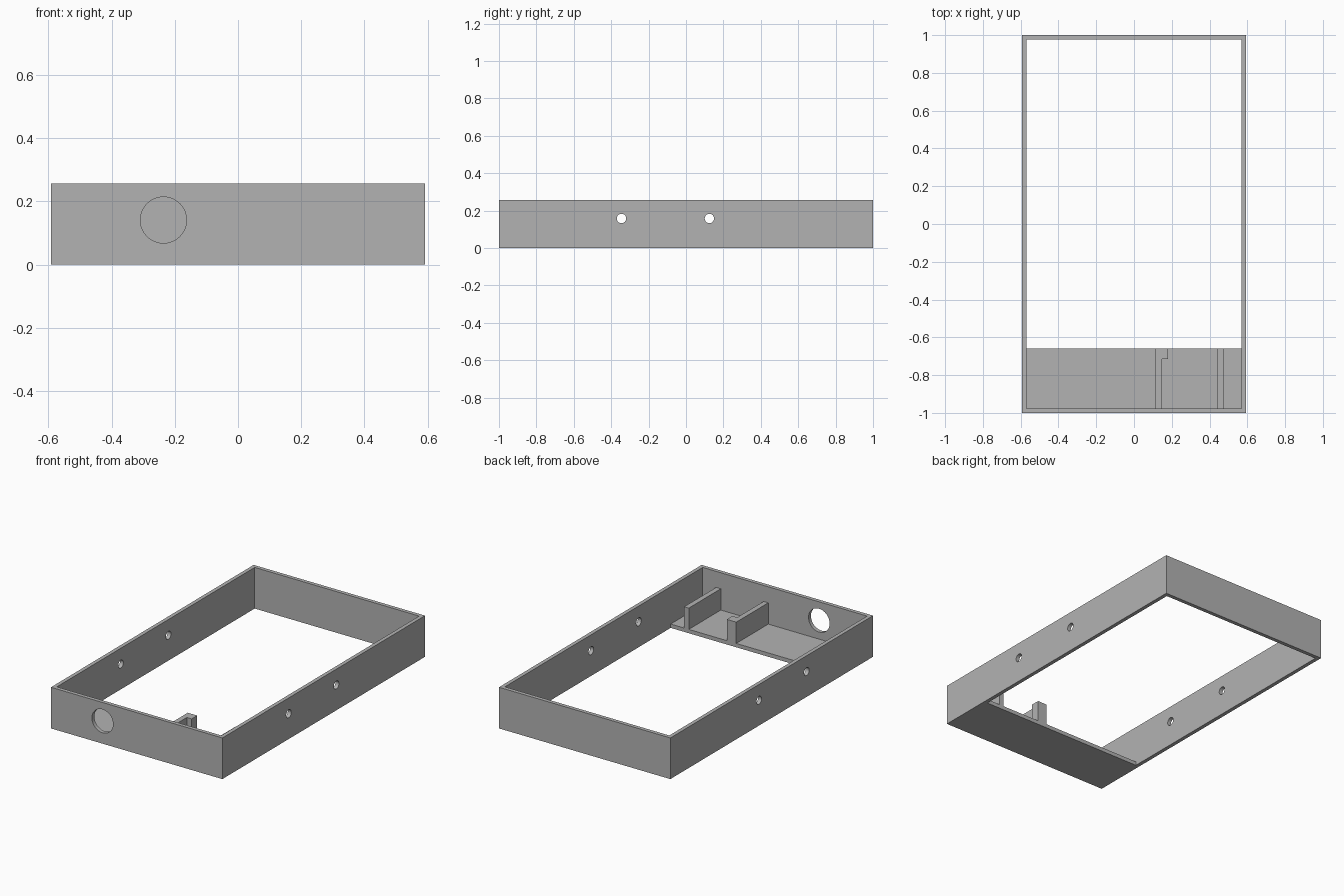
import bpy, bmesh
from math import pi, radians

cube = bpy.data.objects.get("Cube")
if cube:
    bpy.data.objects.remove(cube)

W, D, H, T = 0.592, 1.0, 0.257, 0.024   # half width, half depth, height, wall
RIB_TOP = 0.157

grey = bpy.data.materials.new("matte grey")
grey.use_nodes = True
colour = (0.45, 0.45, 0.45, 1)
grey.diffuse_color = colour
grey.node_tree.nodes["Principled BSDF"].inputs["Base Color"].default_value = colour


def make_object(name, bm):
    mesh = bpy.data.meshes.new(name)
    bmesh.ops.recalc_face_normals(bm, faces=bm.faces)
    bm.to_mesh(mesh)
    bm.free()
    mesh.materials.append(grey)
    obj = bpy.data.objects.new(name, mesh)
    bpy.context.scene.collection.objects.link(obj)
    return obj


def prism(name, outline, z0, z1):
    """Extrude a plan outline upward."""
    bm = bmesh.new()
    base = bm.faces.new([bm.verts.new((x, y, z0)) for x, y in outline])
    top = bmesh.ops.extrude_face_region(bm, geom=[base])["geom"]
    verts = [v for v in top if isinstance(v, bmesh.types.BMVert)]
    bmesh.ops.translate(bm, vec=(0, 0, z1 - z0), verts=verts)
    return make_object(name, bm)


def rect(x0, x1, y0, y1):
    return [(x0, y0), (x1, y0), (x1, y1), (x0, y1)]


def cut(target, cutter):
    cutter.hide_render = True
    cutter.hide_viewport = True
    mod = target.modifiers.new(cutter.name, "BOOLEAN")
    mod.operation = "DIFFERENCE"
    mod.solver = "EXACT"
    mod.object = cutter


def drill(target, name, location, radius, length, rotation):
    bpy.ops.mesh.primitive_cylinder_add(vertices=48, radius=radius, depth=length,
                                        location=location, rotation=rotation)
    cutter = bpy.context.object
    cutter.name = name
    cutter.data.materials.append(grey)
    cut(target, cutter)


# Open rectangular frame with a floor shelf at the front
frame = prism("frame", rect(-W, W, -D, D), 0, H)
cut(frame, prism("shelf_opening_cutter", rect(-W + T, W - T, -D + T, D - T), T, H + 0.1))
cut(frame, prism("base_opening_cutter", rect(-W + T, W - T, -0.66, D - T), -0.1, H + 0.05))

# Large front port and the paired holes through both sides
drill(frame, "port_cutter", (-0.236, -D, 0.141), 0.073, 0.2, (pi / 2, 0, 0))
for i, y in enumerate((-0.345, 0.125)):
    drill(frame, f"side_hole_cutter_{i + 1}", (0, y, 0.158), 0.025, 3, (0, pi / 2, 0))

# Upright ribs on the shelf, the inner one with a hooked end
y0, y1 = -D + T, -0.66
prism("plain_rib", rect(0.443, 0.475, y0, y1), T, RIB_TOP)
prism("hooked_rib", [(0.115, y0), (0.147, y0), (0.147, -0.715),
                     (0.18, -0.715), (0.18, y1), (0.115, y1)], T, RIB_TOP)

# Smooth bores with sharp frame edges
bpy.ops.object.select_all(action="DESELECT")
frame.select_set(True)
bpy.context.view_layer.objects.active = frame
for mod in list(frame.modifiers):
    bpy.ops.object.modifier_apply(modifier=mod.name)
bpy.ops.object.shade_smooth_by_angle(angle=radians(30))
